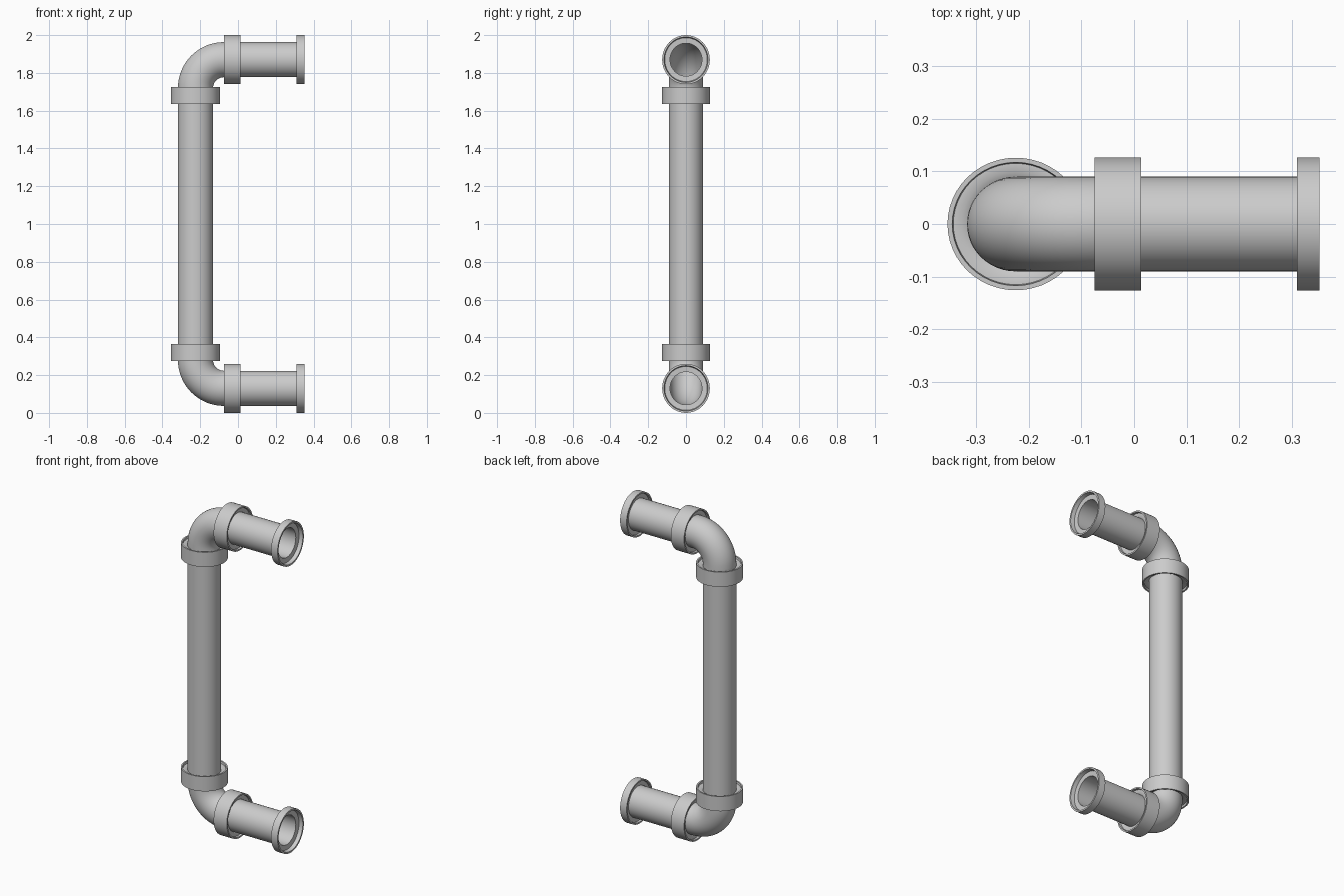
import bpy, bmesh
from math import sin, cos, pi, radians

if "Cube" in bpy.data.objects:
    bpy.data.objects.remove(bpy.data.objects["Cube"])

SEG = 48
Y_SCALE = 0.97
R, WALL = 0.093, 0.006       # pipe radius and wall thickness
PX, PZ = -0.225, 0.87        # riser x, outlet height above the middle (z = 1)
BEND = 0.15                  # elbow centreline radius


def sweep(name, rings, flip=1):
    """Closed skin through circles (x, z, heading, radius) in the XZ plane."""
    bm = bmesh.new()
    loops = []
    for x, z, a, r in rings:
        loop = []
        for i in range(SEG):
            t = 2 * pi * i / SEG
            u = r * cos(t)
            loop.append(bm.verts.new((x - u * sin(a), r * sin(t) * Y_SCALE,
                                      1 + flip * (z + u * cos(a)))))
        loops.append(loop)
    for k, a in enumerate(loops):
        b = loops[(k + 1) % len(loops)]
        for i in range(SEG):
            j = (i + 1) % SEG
            bm.faces.new((a[i], a[j], b[j], b[i]))
    bmesh.ops.recalc_face_normals(bm, faces=bm.faces)
    me = bpy.data.meshes.new(name)
    bm.to_mesh(me)
    bm.free()
    ob = bpy.data.objects.new(name, me)
    bpy.context.collection.objects.link(ob)
    bpy.ops.object.select_all(action='DESELECT')
    ob.select_set(True)
    bpy.context.view_layer.objects.active = ob
    bpy.ops.object.shade_smooth_by_angle(angle=radians(30))
    return ob


def tube(name, path, flip=1):
    """Hollow pipe: outer skin along the path, inner skin back again."""
    sweep(name, [(*p, R) for p in path] + [(*p, R - WALL) for p in path[::-1]], flip)


def collar(name, start, end, vertical, flip=1):
    """Ring with a thin lip and a recessed face on both sides."""
    lip = 0.012
    prof = [(start, 0.13), (end, 0.13), (end, 0.121), (end - lip, 0.119),
            (end - lip, 0.103), (end - lip - 0.006, R - 0.002),
            (start + lip + 0.006, R - 0.002), (start + lip, 0.103),
            (start + lip, 0.119), (start, 0.121)]
    if vertical:
        sweep(name, [(PX, s, pi / 2, r) for s, r in prof], flip)
    else:
        sweep(name, [(s, PZ, 0, r) for s, r in prof], flip)


# Long vertical pipe
z_end = PZ - BEND
tube("riser_pipe", [(PX, -z_end, pi / 2), (PX, z_end, pi / 2)])

# Matching elbow, outlet and couplings at each end
for flip, side in ((1, "upper"), (-1, "lower")):
    cx, cz = PX + BEND, PZ - BEND
    bend = []
    for k in range(17):
        t = pi - k * pi / 32
        bend.append((cx + BEND * cos(t), cz + BEND * sin(t), t - pi / 2))
    tube(side + "_elbow", bend, flip)
    tube(side + "_outlet_pipe", [(cx, PZ, 0), (0.328, PZ, 0)], flip)
    collar(side + "_riser_collar", 0.635, 0.724, True, flip)
    collar(side + "_outlet_collar", -0.075, 0.013, False, flip)
    # Open end flange: grooved behind, cupped at the mouth
    flange = [(0.31, 0.13), (0.353, 0.13), (0.353, 0.12), (0.33, 0.116),
              (0.328, R - WALL), (0.322, R - WALL), (0.322, 0.119), (0.31, 0.121)]
    sweep(side + "_end_flange", [(x, PZ, 0, r) for x, r in flange], flip)
